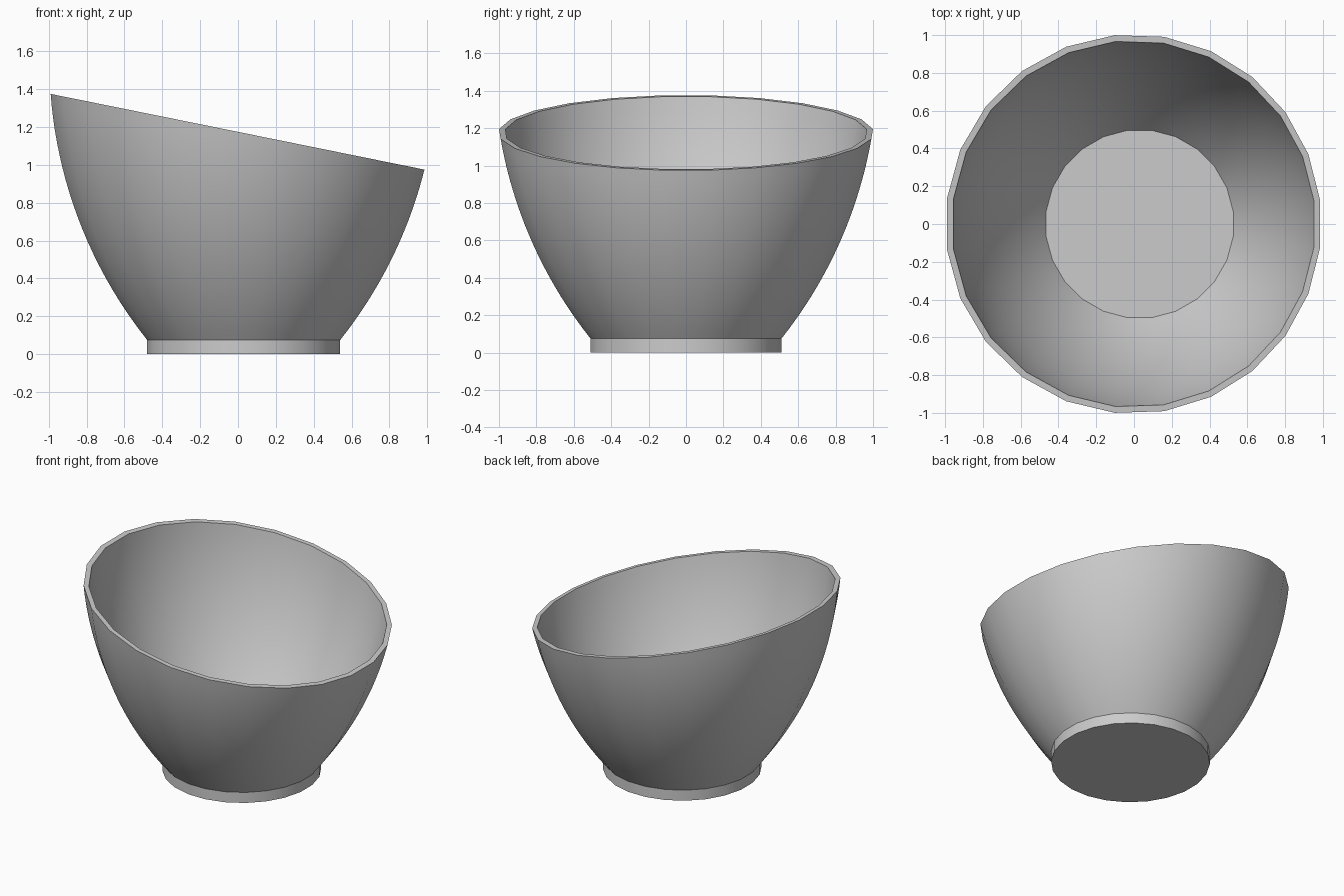
import bpy, bmesh, math

if "Cube" in bpy.data.objects:
    bpy.data.objects.remove(bpy.data.objects["Cube"])

SIDES = 24
AXIS_X = 0.03                                  # bowl axis sits slightly right of centre
FLAT = 1 / math.cos(math.pi / SIDES)           # across-flats to corner radius
ARC_R, ARC_Z, ARC_RADIUS, WALL = -1.35, 1.555, 2.377, 0.033
FOOT_H, FLOOR_Z, STEPS = 0.075, 0.11, 20
ANGLES = [(k + 0.5) * math.tau / SIDES for k in range(SIDES)]


def side_radius(arc, z):
    """Curved side of the bowl: a circular arc in radius and height."""
    return FLAT * (ARC_R + math.sqrt(arc ** 2 - (z - ARC_Z) ** 2))


def rim_height(arc, a):
    """Height where the side meets the slanted rim plane."""
    z = 1.175
    for _ in range(20):
        z = 1.175 - 0.2025 * (AXIS_X + side_radius(arc, z) * math.cos(a))
    return z


def point(r, a, z):
    return (AXIS_X + r * math.cos(a), r * math.sin(a), z)


def shell(bm, arc, z0):
    """Rings rising from z0 to the slanted rim."""
    rings = []
    for i in range(STEPS + 1):
        ring = []
        for a in ANGLES:
            z = z0 + (rim_height(arc, a) - z0) * i / STEPS
            ring.append(bm.verts.new(point(side_radius(arc, z), a, z)))
        rings.append(ring)
    return rings


bm = bmesh.new()
# Foot, outside, inside (top to bottom)
foot_r = side_radius(ARC_RADIUS, FOOT_H)
rings = [[bm.verts.new(point(foot_r, a, 0)) for a in ANGLES]]
rings += shell(bm, ARC_RADIUS, FOOT_H)
rings += shell(bm, ARC_RADIUS - WALL, FLOOR_Z)[::-1]
for low, high in zip(rings, rings[1:]):
    for k in range(SIDES):
        n = (k + 1) % SIDES
        bm.faces.new((low[k], low[n], high[n], high[k]))
# Underside and floor
bm.faces.new(rings[0][::-1])
bm.faces.new(rings[-1])

mesh = bpy.data.meshes.new("slanted_bowl")
bm.to_mesh(mesh)
bm.free()
bowl = bpy.data.objects.new("slanted_bowl", mesh)
bpy.context.collection.objects.link(bowl)
bpy.context.view_layer.objects.active = bowl
bowl.select_set(True)
bpy.ops.object.shade_smooth_by_angle(angle=math.radians(30))
